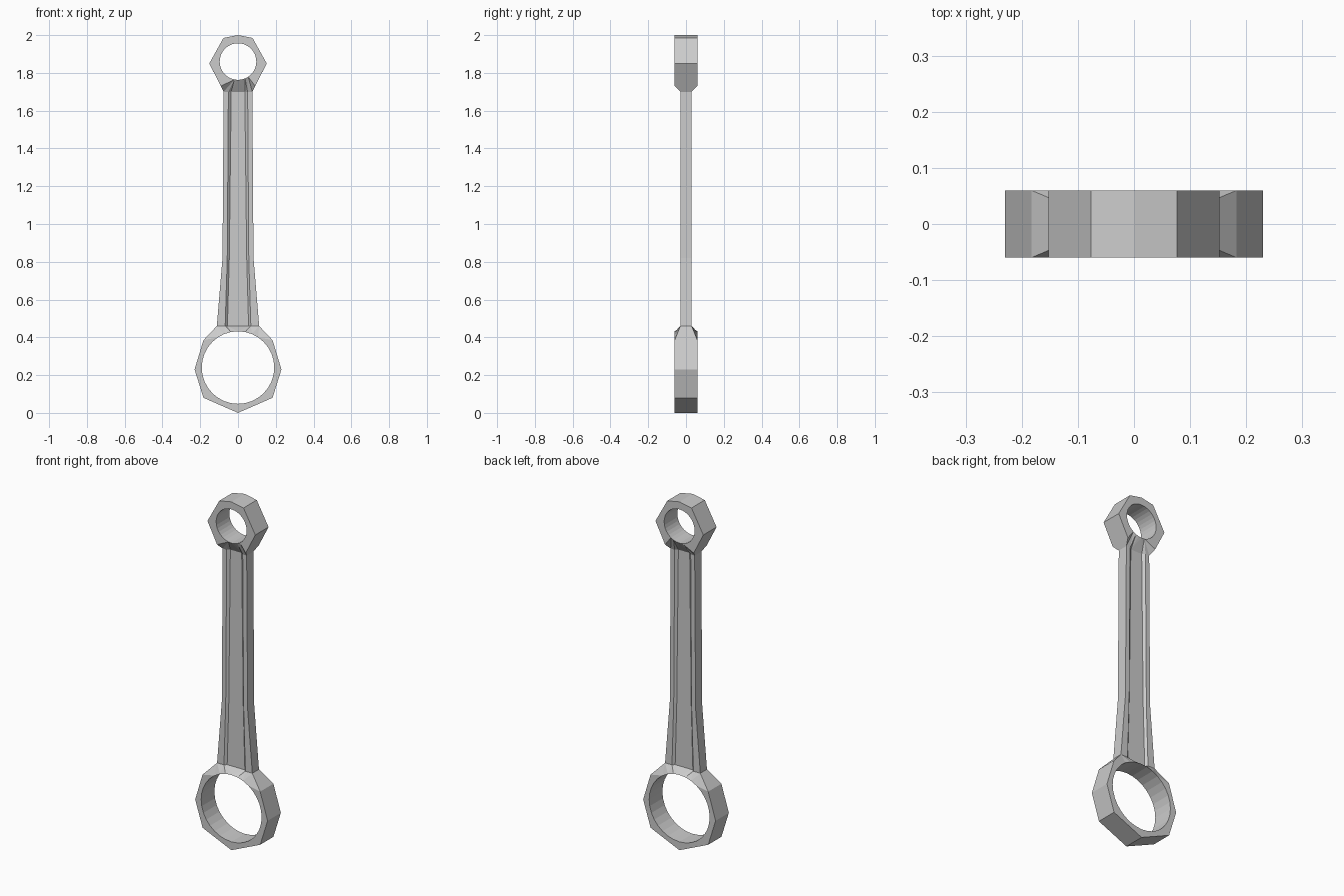
import bpy, bmesh
from math import sin, cos, tau, hypot

if "Cube" in bpy.data.objects:
    bpy.data.objects.remove(bpy.data.objects["Cube"])

bm = bmesh.new()


def face(points):
    bm.faces.new([bm.verts.new(p) for p in points])


def section(half, outer, inner, z):
    """Right half of the I-section: (x, z, half thickness) from edge to web."""
    return [(half, z, 0.03), (outer, z, 0.03), (inner, z, WEB)]


WEB = 0.018
bottom = section(0.112, 0.068, 0.056, 0.46)
middle = section(0.082, 0.057, 0.046, 0.82)
top = section(0.076, 0.051, 0.036, 1.70)


def full(right):
    """Mirror a right-half outline across x = 0, skipping points on the axis."""
    return right + [(-x, z, y) for x, z, y in reversed(right) if x > 0]


def eye(right, cz, radius, n=32):
    """Polygonal ring with a round bore and a tapered neck."""
    out = full(right)
    step = 1 if sum(a[0] * b[1] - b[0] * a[1]
                    for a, b in zip(out, out[1:] + out[:1])) > 0 else -1
    hole = [(radius * sin(tau * i / n), cz - step * radius * cos(tau * i / n), 0.06)
            for i in range(n)]
    dist = lambda a, b: hypot(a[0] - b[0], a[1] - b[1])
    start = min(range(n), key=lambda i: dist(hole[i], out[0]))
    hole = hole[start:] + hole[:start]
    # inside and outside walls
    for loop in (out, hole):
        for a, b in zip(loop, loop[1:] + loop[:1]):
            if a[2] < 0.05 and b[2] < 0.05:
                continue
            face([(a[0], -a[2], a[1]), (b[0], -b[2], b[1]),
                  (b[0], b[2], b[1]), (a[0], a[2], a[1])])
    # front and back faces between outline and bore
    o = h = 0
    m = len(out)
    while o < m or h < n:
        a, b = out[o % m], hole[h % n]
        c, d = out[(o + 1) % m], hole[(h + 1) % n]
        if h >= n or (o < m and dist(c, b) < dist(d, a)):
            tri, o = (a, c, b), o + 1
        else:
            tri, h = (a, d, b), h + 1
        for s in (-1, 1):
            face([(x, s * y, z) for x, z, y in tri])


# big end: neck first, then down the right side
eye(bottom[::-1] + [(0.183, 0.385, 0.06), (0.23, 0.23, 0.06),
                    (0.183, 0.08, 0.06), (0, 0, 0.06)], 0.24, 0.192)
# small end: neck first, then up the right side
eye(top[::-1] + [(0.091, 1.73, 0.06), (0.152, 1.85, 0.06),
                 (0.077, 1.985, 0.06), (0, 2.0, 0.06)], 1.86, 0.097)

# shank with a shallow channel front and back
for lo, hi in ((bottom, middle), (middle, top)):
    loops = []
    for sec in (lo, hi):
        row = full(sec)
        loops.append([(x, -y, z) for x, z, y in row] +
                     [(x, y, z) for x, z, y in reversed(row)])
    a, b = loops
    for i in range(len(a)):
        j = (i + 1) % len(a)
        face([a[i], a[j], b[j], b[i]])

bmesh.ops.remove_doubles(bm, verts=bm.verts, dist=0.0005)
bmesh.ops.recalc_face_normals(bm, faces=bm.faces)
bmesh.ops.dissolve_limit(bm, angle_limit=0.01, verts=bm.verts, edges=bm.edges)

mesh = bpy.data.meshes.new("connecting_rod")
bm.to_mesh(mesh)
bm.free()
bpy.context.collection.objects.link(bpy.data.objects.new("connecting_rod", mesh))
